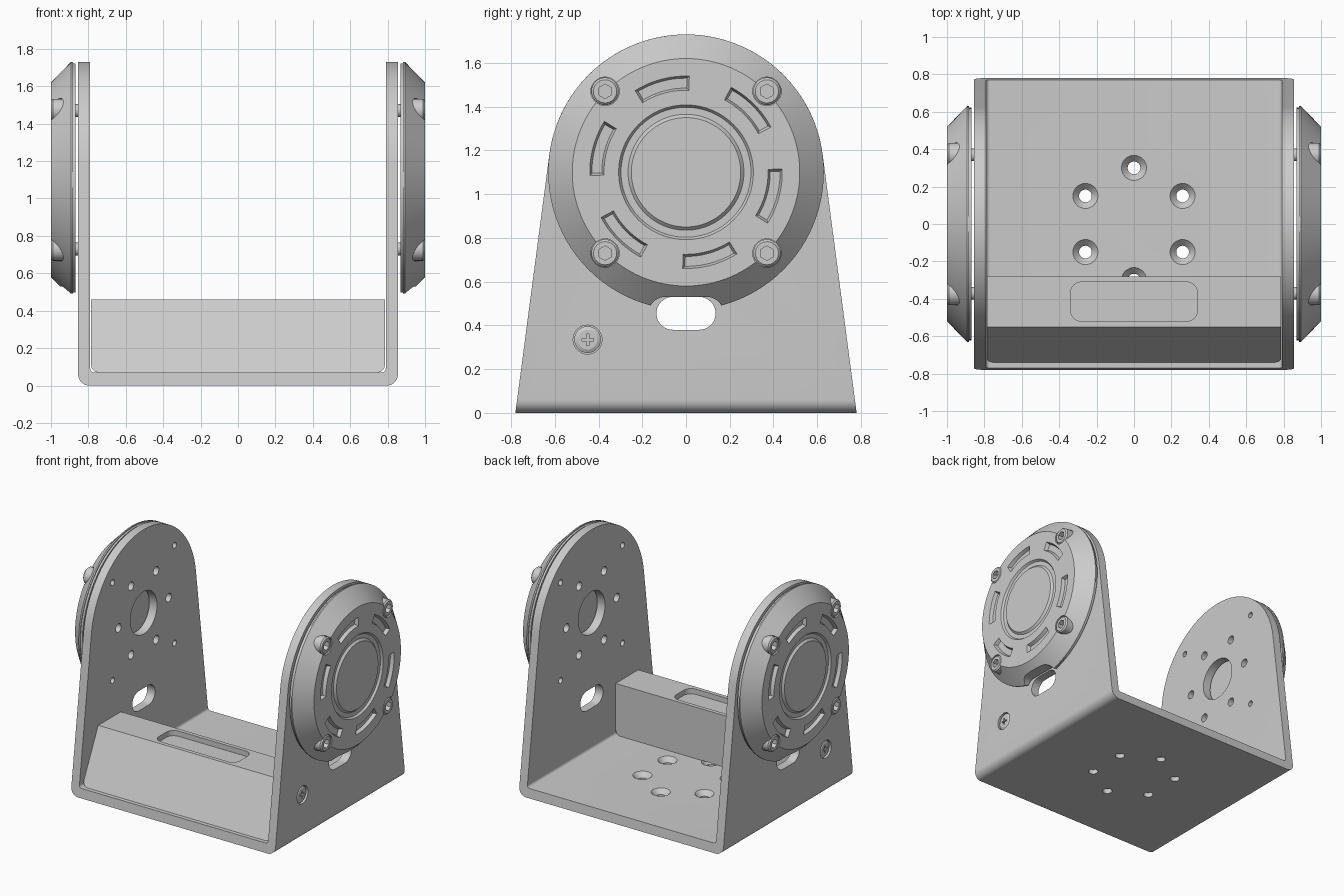
import bpy, bmesh, math
from mathutils import Vector

if "Cube" in bpy.data.objects:
    bpy.data.objects.remove(bpy.data.objects["Cube"], do_unlink=True)

grey = bpy.data.materials.new("light_grey")
grey.use_nodes = True
COLOUR = (0.6, 0.6, 0.6, 1)
grey.diffuse_color = COLOUR
grey.node_tree.nodes["Principled BSDF"].inputs["Base Color"].default_value = COLOUR

PIVOT = 1.1      # height of the pivot axis
RADIUS = 0.63    # arm top and cover radius
WALL_IN, WALL_OUT = 0.79, 0.855


# ---- 2D outlines ----
def arc(cu, cv, r, a0, a1, n=12):
    steps = [math.radians(a0 + (a1 - a0) * i / n) for i in range(n + 1)]
    return [(cu + r * math.cos(a), cv + r * math.sin(a)) for a in steps]


def circle(cu, cv, r, n=32, start=0):
    return arc(cu, cv, r, start, start + 360, n)[:-1]


def rounded(cu, cv, hw, hh, r):
    pts = []
    for su, sv, a in ((1, 1, 0), (-1, 1, 90), (-1, -1, 180), (1, -1, 270)):
        pts += arc(cu + su * (hw - r), cv + sv * (hh - r), r, a, a + 90, 10)
    return pts


def around(r, start, count):
    return circle(0, 0, r, count, start)


# ---- solids ----
def loft(bm, axis, sections):
    """Skin a stack of outlines placed along an axis and cap both ends."""
    put = {"X": lambda u, v, h: (h, u, v),
           "Y": lambda u, v, h: (u, h, v),
           "Z": lambda u, v, h: (u, v, h)}[axis]
    rings = [[bm.verts.new(Vector(put(u, v, h))) for u, v in pts] for pts, h in sections]
    for a, b in zip(rings, rings[1:]):
        for i in range(len(a)):
            j = (i + 1) % len(a)
            bm.faces.new((a[i], a[j], b[j], b[i]))
    bm.faces.new(rings[0][::-1])
    bm.faces.new(rings[-1])


def prism(bm, axis, pts, lo, hi):
    loft(bm, axis, [(pts, lo), (pts, hi)])


def lathe(bm, axis, cu, cv, profile, n=32):
    loft(bm, axis, [(circle(cu, cv, r, n), h) for r, h in profile])


def finish(bm, name):
    bmesh.ops.recalc_face_normals(bm, faces=bm.faces)
    mesh = bpy.data.meshes.new(name)
    bm.to_mesh(mesh)
    bm.free()
    mesh.materials.append(grey)
    obj = bpy.data.objects.new(name, mesh)
    bpy.context.collection.objects.link(obj)
    return obj


def activate(obj):
    bpy.ops.object.select_all(action="DESELECT")
    obj.select_set(True)
    bpy.context.view_layer.objects.active = obj


def combine(obj, bm, operation="DIFFERENCE"):
    tool = finish(bm, "cutter")
    tool.hide_render = True
    mod = obj.modifiers.new("cut", "BOOLEAN")
    mod.operation, mod.solver, mod.object = operation, "EXACT", tool
    activate(obj)
    bpy.ops.object.modifier_apply(modifier=mod.name)
    bpy.data.objects.remove(tool, do_unlink=True)


def smooth(obj):
    activate(obj)
    bpy.ops.object.shade_smooth_by_angle(angle=math.radians(25))


def turned_copy(obj, name):
    other = obj.copy()
    other.data = obj.data.copy()
    other.name = name
    other.rotation_euler.z = math.pi
    bpy.context.collection.objects.link(other)


corners = [(su * 0.37, PIVOT + sv * 0.37) for su in (-1, 1) for sv in (-1, 1)]

# ---- U bracket: bent sheet trimmed by the tapered, round-topped side outline ----
bm = bmesh.new()
prism(bm, "Y", arc(-0.795, 0.06, 0.06, 180, 270) + arc(0.795, 0.06, 0.06, 270, 360)
      + [(WALL_OUT, 1.9), (WALL_IN, 1.9)]
      + arc(0.77, 0.09, 0.02, 0, -90, 6) + arc(-0.77, 0.09, 0.02, -90, -180, 6)
      + [(-WALL_IN, 1.9), (-WALL_OUT, 1.9)], -0.9, 0.9)
bracket = finish(bm, "u_bracket")

foot = 0.78
tangent = math.degrees(math.atan2(-PIVOT, foot) + math.acos(RADIUS / math.hypot(foot, PIVOT)))
bm = bmesh.new()
prism(bm, "X", [(-foot, 0), (foot, 0)] + arc(0, PIVOT, RADIUS, tangent, 180 - tangent, 64), -1, 1)
combine(bracket, bm, "INTERSECT")

bm = bmesh.new()
prism(bm, "X", circle(0, PIVOT, 0.16, 48), -1, 1)                      # pivot bore
prism(bm, "X", rounded(0, 0.455, 0.135, 0.075, 0.074), -1, 1)          # cable slot
for u, v in around(0.3, 0, 6):
    prism(bm, "X", circle(u, PIVOT + v, 0.032, 24), -1, 1)
for u, v in corners:
    prism(bm, "X", circle(u, v, 0.022, 20), -1, 1)
for s in (-1, 1):
    prism(bm, "X", circle(-0.45, 0.335, 0.066), s * 0.825, s * 0.95)
for u, v in around(0.3, 30, 6):                                        # floor holes
    lathe(bm, "Z", u, v, [(0.034, -0.05), (0.034, 0.035), (0.068, 0.071), (0.068, 0.08)])
combine(bracket, bm)
smooth(bracket)

# ---- front housing with sloped face and shallow tray ----
bm = bmesh.new()
prism(bm, "Y", arc(-0.745, 0.11, 0.04, 180, 270, 8) + arc(0.745, 0.11, 0.04, 270, 360, 8)
      + [(0.785, 0.46), (-0.785, 0.46)], -0.9, 0)
housing = finish(bm, "front_housing")
bm = bmesh.new()
prism(bm, "X", [(-0.28, 0), (-0.28, 0.6), (-0.482, 0.6), (-0.774, 0)], -1, 1)
combine(housing, bm, "INTERSECT")
bm = bmesh.new()
prism(bm, "Z", rounded(0, -0.415, 0.34, 0.105, 0.06), 0.42, 0.6)
combine(housing, bm)
smooth(housing)

# ---- cover: conical cap with ring groove and arc slots ----
notch = rounded(0, 0.455, 0.17, 0.075, 0.074)
bm = bmesh.new()
lathe(bm, "X", 0, PIVOT, [(RADIUS, 0.883), (RADIUS, 0.893), (0.52, 1.0), (0.308, 1.0),
                          (0.297, 0.985), (0.265, 0.985), (0.25, 1.0)], 96)
cap = finish(bm, "left_cover")
bm = bmesh.new()
prism(bm, "X", notch, 0.8, 1.1)
for u, v in corners:
    prism(bm, "X", circle(u, v, 0.065), 0.93, 1.05)
for k in range(6):
    mid = 45 + 60 * k

    def slot(grow, turn):
        return (arc(0, PIVOT, 0.44 + grow, mid - turn, mid + turn)
                + arc(0, PIVOT, 0.375 - grow, mid + turn, mid - turn))
    loft(bm, "X", [(slot(-0.01, 15.5), 0.975), (slot(0, 17), 1.0), (slot(0, 17), 1.05)])
combine(cap, bm)
smooth(cap)
turned_copy(cap, "right_cover")

# ---- thin gasket behind the cover ----
bm = bmesh.new()
lathe(bm, "X", 0, PIVOT, [(0.622, 0.868), (0.622, 0.883)], 96)
gasket = finish(bm, "left_gasket")
bm = bmesh.new()
prism(bm, "X", notch, 0.8, 1.1)
combine(gasket, bm)
smooth(gasket)
turned_copy(gasket, "right_gasket")

# ---- socket screws with spacer posts ----
bm = bmesh.new()
for u, v in corners:
    lathe(bm, "X", u, v, [(0.034, 0.853), (0.034, 0.9), (0.063, 0.9), (0.063, 0.99), (0.053, 1.0)])
screws = finish(bm, "left_cover_screws")
bm = bmesh.new()
for u, v in corners:
    prism(bm, "X", circle(u, v, 0.033, 6, 30), 0.955, 1.1)
combine(screws, bm)
smooth(screws)
turned_copy(screws, "right_cover_screws")

# ---- cross-head screws holding the housing ----
cross = []
for k in range(4):
    c, s = ((1, 0), (0, 1), (-1, 0), (0, -1))[k]
    for a, b in ((0.026, -0.006), (0.026, 0.006), (0.006, 0.006)):
        cross.append((-0.45 + a * c - b * s, 0.335 + a * s + b * c))
for side, s in (("left", 1), ("right", -1)):
    bm = bmesh.new()
    lathe(bm, "X", -0.45, 0.335, [(0.061, s * 0.82), (0.061, s * 0.842), (0.045, s * 0.85)])
    screw = finish(bm, side + "_housing_screw")
    bm = bmesh.new()
    prism(bm, "X", cross, s * 0.832, s * 0.9)
    combine(screw, bm)
    smooth(screw)
